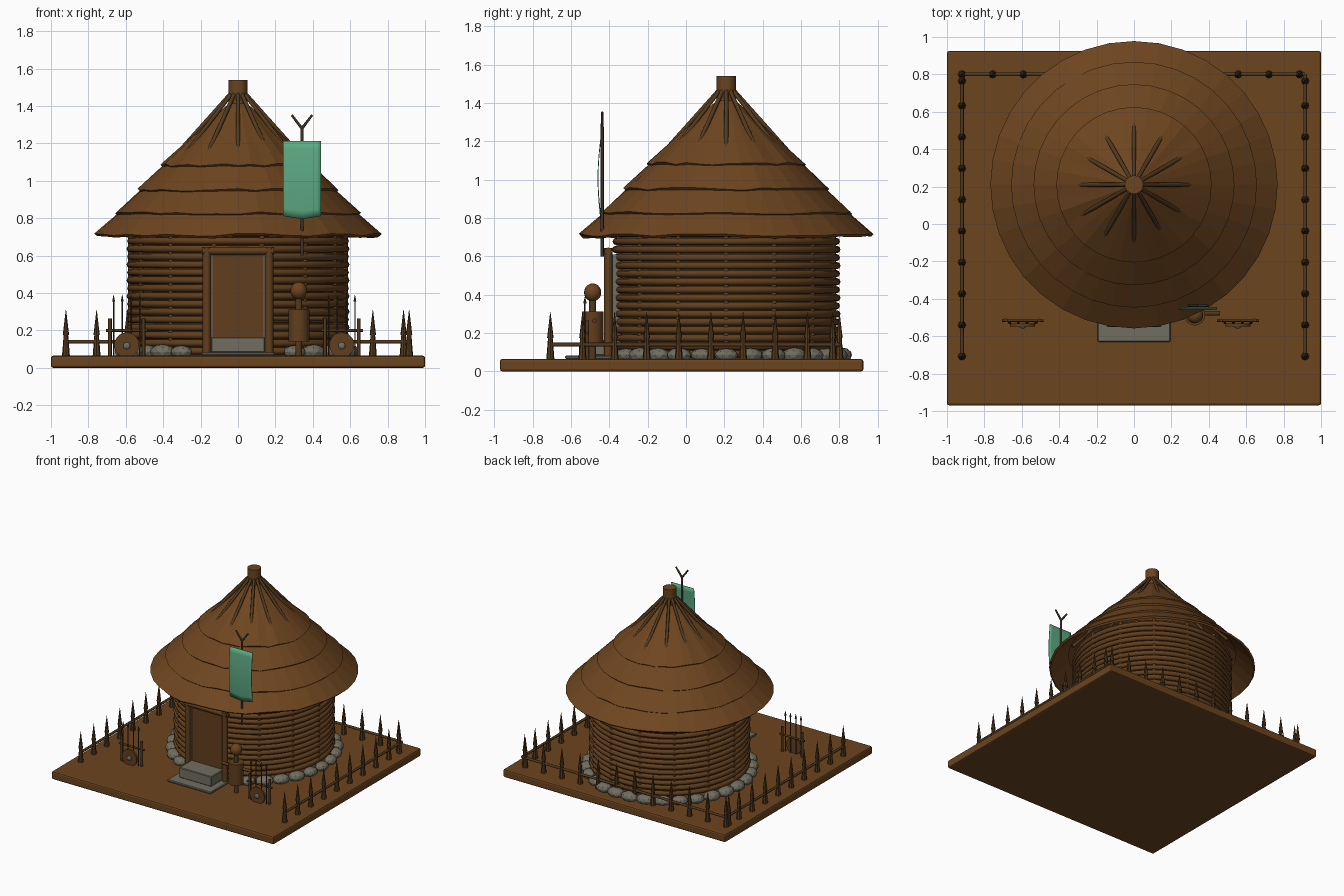
import bpy, bmesh, math, random
from mathutils import Vector, Matrix

if "Cube" in bpy.data.objects:
    bpy.data.objects.remove(bpy.data.objects["Cube"])

random.seed(4)
CY = 0.21            # hut centre along y
G = 0.065            # ground top


def material(name, r, g, b):
    m = bpy.data.materials.new(name)
    m.diffuse_color = (r, g, b, 1)
    m.use_nodes = True
    m.node_tree.nodes["Principled BSDF"].inputs["Base Color"].default_value = m.diffuse_color
    return m


EARTH = material("earth brown", 0.148, 0.058, 0.0135)
THATCH = material("thatch brown", 0.155, 0.060, 0.0140)
LOG = material("log brown", 0.120, 0.049, 0.0125)
DARK = material("dark wood", 0.085, 0.041, 0.0125)
STONE = material("stone grey", 0.165, 0.155, 0.115)
IRON = material("dark iron", 0.050, 0.032, 0.020)
CLOTH = material("green cloth", 0.110, 0.40, 0.225)


def finish(name, bm, mat, smooth=None):
    bmesh.ops.recalc_face_normals(bm, faces=bm.faces)
    me = bpy.data.meshes.new(name)
    bm.to_mesh(me)
    bm.free()
    me.materials.append(mat)
    if smooth:
        me.shade_smooth()
        me.set_sharp_from_angle(angle=math.radians(smooth))
    ob = bpy.data.objects.new(name, me)
    bpy.context.collection.objects.link(ob)
    return ob


def rod(bm, p, q, r1, r2=None, n=10):
    p, q = Vector(p), Vector(q)
    d = q - p
    mat = Matrix.Translation((p + q) / 2) @ d.to_track_quat('Z', 'Y').to_matrix().to_4x4()
    bmesh.ops.create_cone(bm, cap_ends=True, segments=n, radius1=r1,
                          radius2=r1 if r2 is None else r2, depth=d.length, matrix=mat)


def box(bm, x0, x1, y0, y1, z0, z1):
    mat = Matrix.Translation(((x0 + x1) / 2, (y0 + y1) / 2, (z0 + z1) / 2))
    bmesh.ops.create_cube(bm, size=1, matrix=mat @ Matrix.Diagonal((x1 - x0, y1 - y0, z1 - z0, 1)))


def ball(bm, c, s, u=16, v=10):
    bmesh.ops.create_uvsphere(bm, u_segments=u, v_segments=v, radius=1,
                              matrix=Matrix.Translation(c) @ Matrix.Diagonal((*s, 1)))


def lathe(bm, profile, n, jag=0.0):
    """Revolve a closed (radius, z) profile round the hut axis; jag roughens its first and last points."""
    cols = []
    for i in range(n):
        a = 2 * math.pi * i / n
        j = random.uniform(-jag, jag)
        cols.append([bm.verts.new((r * math.cos(a), CY + r * math.sin(a),
                                   z + (j if k in (0, len(profile) - 1) else 0)))
                     for k, (r, z) in enumerate(profile)])
    m = len(profile)
    for i in range(n):
        a, b = cols[i], cols[(i + 1) % n]
        for k in range(m):
            bm.faces.new((a[k], b[k], b[(k + 1) % m], a[(k + 1) % m]))


def polar(r, a, z):
    return (r * math.cos(a), CY + r * math.sin(a), z)


# ground slab
bm = bmesh.new()
box(bm, -1, 1, -0.97, 0.925, 0, G)
bmesh.ops.bevel(bm, geom=bm.edges[:], offset=0.012, segments=2, affect='EDGES', profile=0.5)
finish("ground_slab", bm, EARTH)

# round wall: core, stacked log rings, upright stakes
bm = bmesh.new()
rod(bm, (0, CY, G), (0, CY, 0.80), 0.562, n=48)
finish("wall_core", bm, LOG, 30)
bm = bmesh.new()
for i in range(17):
    z = 0.09 + i * 0.042
    R = 0.574 + 0.003 * (i % 2)
    lathe(bm, [(R + 0.019 * math.cos(t * math.pi / 4), z + 0.019 * math.sin(t * math.pi / 4))
               for t in range(8)], 48)
finish("wall_logs", bm, LOG, 50)
bm = bmesh.new()
for i in range(14):
    a = -math.pi / 2 + (i + 0.5) * 2 * math.pi / 14
    rod(bm, polar(0.573, a, G), polar(0.573, a, 0.80), 0.014, n=8)
finish("wall_stakes", bm, LOG, 50)

# overlapping thatch tiers with ragged lower edges
tiers = [((0.768, 0.712), (0.635, 0.832)), ((0.657, 0.828), (0.515, 0.957)),
         ((0.537, 0.952), (0.395, 1.088)), ((0.415, 1.085), (0.03, 1.43))]
for i, ((r0, z0), (r1, z1)) in enumerate(tiers):
    bm = bmesh.new()
    lathe(bm, [(r0, z0), (r1, z1), (r1 - 0.012, z1 - 0.012), (r0 - 0.012, z0 - 0.012)], 36, 0.008)
    finish(f"thatch_tier_{i + 1}", bm, THATCH)

# rafters showing at the peak, and the peak collar
bm = bmesh.new()
for i in range(12):
    a = i * math.pi / 6
    rod(bm, polar(0.6, a, 0.835), polar(0.035, a, 1.47), 0.013, 0.011, 8)
finish("rafters", bm, DARK, 50)
bm = bmesh.new()
rod(bm, (0, CY, 1.40), (0, CY, 1.54), 0.05, n=16)
finish("peak_collar", bm, EARTH, 40)

# foundation stones
bm = bmesh.new()
for i in range(30):
    a = -math.pi / 2 + 2 * math.pi * (i + 0.5) / 30
    x, y, z = polar(0.605, a, G + 0.02)
    if y < 0 and abs(x) < 0.2:
        continue
    k = random.uniform(0.9, 1.1)
    rot = Matrix.Rotation(a, 4, 'Z')
    bmesh.ops.create_icosphere(bm, subdivisions=2, radius=1,
                               matrix=Matrix.Translation((x, y, z)) @ rot
                               @ Matrix.Diagonal((0.052 * k, 0.066 * k, 0.038 * k, 1)))
finish("foundation_stones", bm, STONE)

# doorway
bm = bmesh.new()
box(bm, -0.14, 0.14, -0.397, -0.34, 0.08, 0.61)
finish("door_panel", bm, LOG)
bm = bmesh.new()
for s in (-1, 1):
    box(bm, *sorted((s * 0.136, s * 0.15)), -0.402, -0.34, G, 0.61)
finish("door_jambs", bm, STONE)
bm = bmesh.new()
for s in (-1, 1):
    rod(bm, (s * 0.167, -0.405, G), (s * 0.167, -0.405, 0.645), 0.022, n=12)
rod(bm, (-0.192, -0.405, 0.625), (0.192, -0.405, 0.625), 0.021, n=12)
finish("door_frame", bm, LOG, 50)
bm = bmesh.new()
box(bm, -0.195, 0.195, -0.63, -0.38, G, 0.083)
box(bm, -0.145, 0.145, -0.55, -0.38, 0.083, 0.165)
bmesh.ops.bevel(bm, geom=bm.edges[:], offset=0.005, segments=1, affect='EDGES')
finish("door_steps", bm, STONE)

# spiked fence on both sides and the back
spots = [(x, 0.80 - k * 0.1675) for x in (-0.92, 0.915) for k in range(1, 10)]
spots += [(-0.92 + k * 0.1641, 0.80) for k in range(12)] + [(-0.92, 0.765), (0.915, 0.765)]
bm = bmesh.new()
for x, y in spots:
    rod(bm, (x, y, G), (x, y, 0.19), 0.021, 0.011, 8)
    rod(bm, (x, y, 0.175), (x, y, 0.31), 0.017, 0.001, 8)
finish("fence_spikes", bm, DARK, 40)
bm = bmesh.new()
for x in (-0.92, 0.915):
    rod(bm, (x, -0.71, 0.14), (x, 0.80, 0.14), 0.010, n=8)
rod(bm, (-0.92, 0.80, 0.14), (0.915, 0.80, 0.14), 0.010, n=8)
finish("fence_rails", bm, DARK, 50)

# weapon racks with spears and a round shield
for side, cx in (("left", -0.595), ("right", 0.555)):
    y = -0.515
    bm = bmesh.new()
    for s in (-1, 1):
        rod(bm, (cx + s * 0.09, y, G), (cx + s * 0.09, y, 0.265), 0.010, n=8)
    rod(bm, (cx - 0.112, y, 0.20), (cx + 0.112, y, 0.20), 0.008, n=8)
    finish(f"{side}_rack", bm, DARK, 50)
    bm = bmesh.new()
    for dx in (-0.07, -0.024, 0.024, 0.07):
        rod(bm, (cx + dx, y - 0.012, G), (cx + dx, y - 0.012, 0.36), 0.004, n=6)
        rod(bm, (cx + dx, y - 0.012, 0.355), (cx + dx, y - 0.012, 0.392), 0.009, 0.0005, 6)
    finish(f"{side}_spears", bm, IRON)
    bm = bmesh.new()
    rod(bm, (cx, y - 0.018, 0.122), (cx, y - 0.034, 0.122), 0.067, n=20)
    finish(f"{side}_shield", bm, LOG, 40)
    bm = bmesh.new()
    ball(bm, (cx, y - 0.034, 0.118), (0.019, 0.010, 0.019), 12, 8)
    finish(f"{side}_shield_boss", bm, STONE, 60)

# training dummy
dx, dy = 0.325, -0.487
bm = bmesh.new()
rod(bm, (dx, dy, G), (dx, dy, 0.39), 0.018, n=10)
rod(bm, (dx - 0.135, dy + 0.01, 0.265), (dx + 0.135, dy + 0.01, 0.265), 0.012, n=10)
finish("dummy_post", bm, DARK, 50)
bm = bmesh.new()
rod(bm, (dx, dy, 0.14), (dx, dy, 0.312), 0.056, n=16)
finish("dummy_body", bm, LOG, 40)
bm = bmesh.new()
ball(bm, (dx, dy, 0.412), (0.045, 0.045, 0.047))
finish("dummy_head", bm, EARTH, 60)

# forked banner pole and hanging cloth
px, py = 0.342, -0.437
bm = bmesh.new()
rod(bm, (px, py, 0.60), (px, py, 1.29), 0.009, 0.008, 8)
for s in (-1, 1):
    rod(bm, (px, py, 1.28), (px + s * 0.055, py, 1.352), 0.008, 0.006, 8)
finish("banner_pole", bm, IRON, 50)
bm = bmesh.new()
NX, NZ = 8, 10
grid = []
for j in range(NZ + 1):
    t = j / NZ
    row = []
    for i in range(NX + 1):
        u = 2 * i / NX - 1
        low = 0.795 + 0.017 * abs(u)
        row.append(bm.verts.new((px + 0.102 * u, -0.447 - 0.014 * math.sin(math.pi * t),
                                 1.213 + (low - 1.213) * t)))
    grid.append(row)
for j in range(NZ):
    for i in range(NX):
        bm.faces.new((grid[j][i], grid[j][i + 1], grid[j + 1][i + 1], grid[j + 1][i]))
banner = finish("banner_cloth", bm, CLOTH, 40)
mod = banner.modifiers.new("thickness", 'SOLIDIFY')
mod.thickness = 0.004
